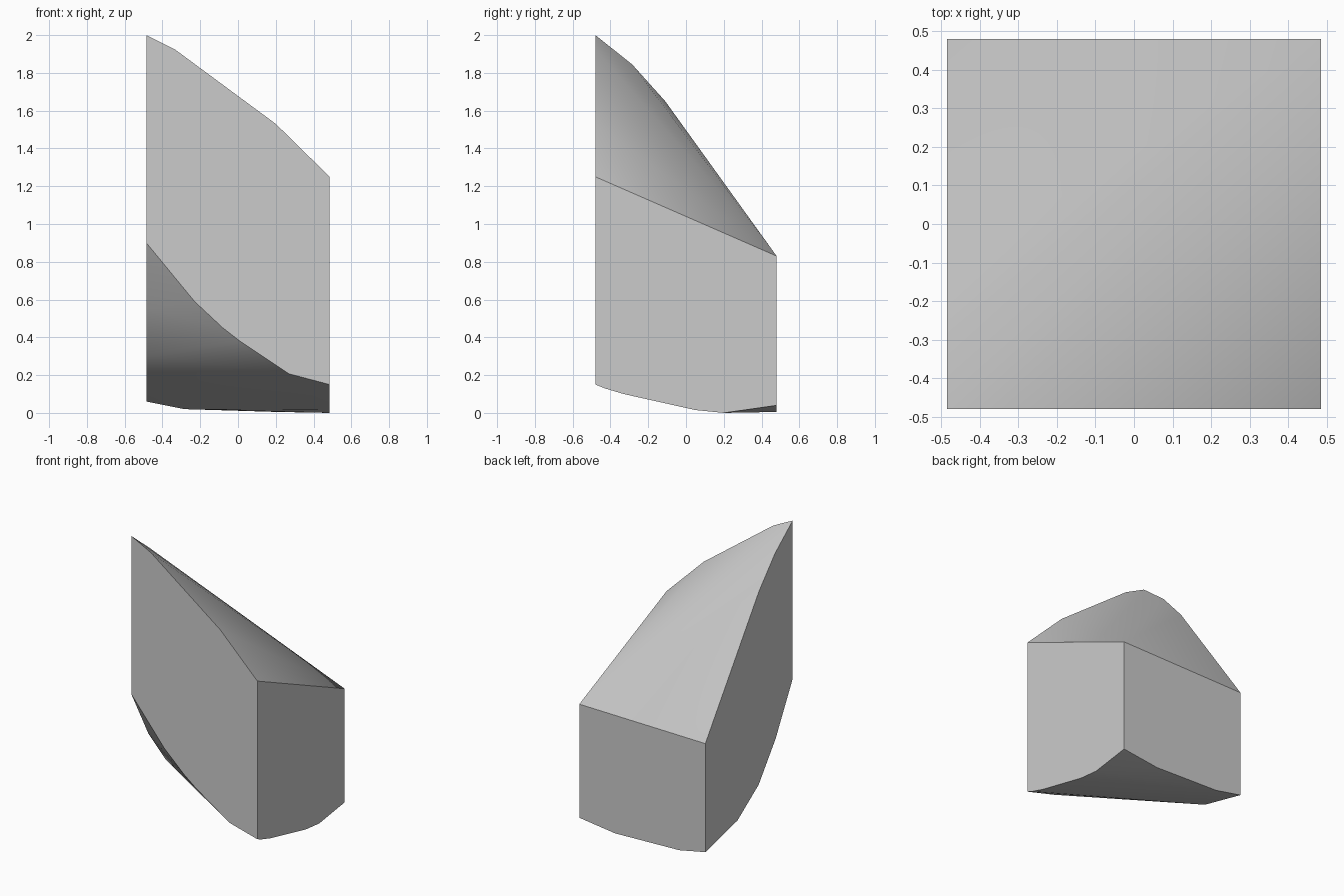
import bpy
import bmesh
import math

cube = bpy.data.objects.get("Cube")
if cube:
    bpy.data.objects.remove(cube, do_unlink=True)

HX, HY = 0.485, 0.48

# Outline of each wall as (position along the wall, height)
front = [(-HX, 2.0), (-0.335, 1.925), (0.2, 1.53), (HX, 1.25),
         (HX, 0.15), (0.27, 0.207), (0.01, 0.38), (-0.08, 0.45), (-0.23, 0.59), (-HX, 0.9)]
back = [(HX, 0.83), (HX, 0.04), (0.21, 0.005), (-0.285, 0.02), (-HX, 0.06), (-HX, 0.815)]
left_side = [(-0.43, 0.13), (-0.33, 0.1), (0.05, 0.015), (0.2, 0.0)]
right_side = [(-0.285, 1.845), (-0.11, 1.65), (-0.293, 0.555), (-0.106, 0.305), (0.127, 0.145)]

points = [(x, -HY, z) for x, z in front]
points += [(x, HY, z) for x, z in back]
points += [(HX, y, z) for y, z in left_side]
points += [(-HX, y, z) for y, z in right_side]

# The block is the convex solid spanned by its four wall outlines
bm = bmesh.new()
for p in points:
    bm.verts.new(p)
bmesh.ops.convex_hull(bm, input=bm.verts[:])
bmesh.ops.dissolve_limit(bm, angle_limit=math.radians(0.2), verts=bm.verts[:], edges=bm.edges[:])
bmesh.ops.recalc_face_normals(bm, faces=bm.faces[:])
mesh = bpy.data.meshes.new("faceted_block")
bm.to_mesh(mesh)
bm.free()

# Plain grey stone
stone = bpy.data.materials.new("grey_stone")
stone.use_nodes = True
color = (0.6, 0.6, 0.6, 1.0)
stone.diffuse_color = color
stone.node_tree.nodes["Principled BSDF"].inputs["Base Color"].default_value = color
mesh.materials.append(stone)

block = bpy.data.objects.new("faceted_block", mesh)
bpy.context.collection.objects.link(block)

# Soften the shallow facets, keep the wall edges sharp
for other in bpy.context.selected_objects:
    other.select_set(False)
block.select_set(True)
bpy.context.view_layer.objects.active = block
bpy.ops.object.shade_smooth_by_angle(angle=math.radians(30))
